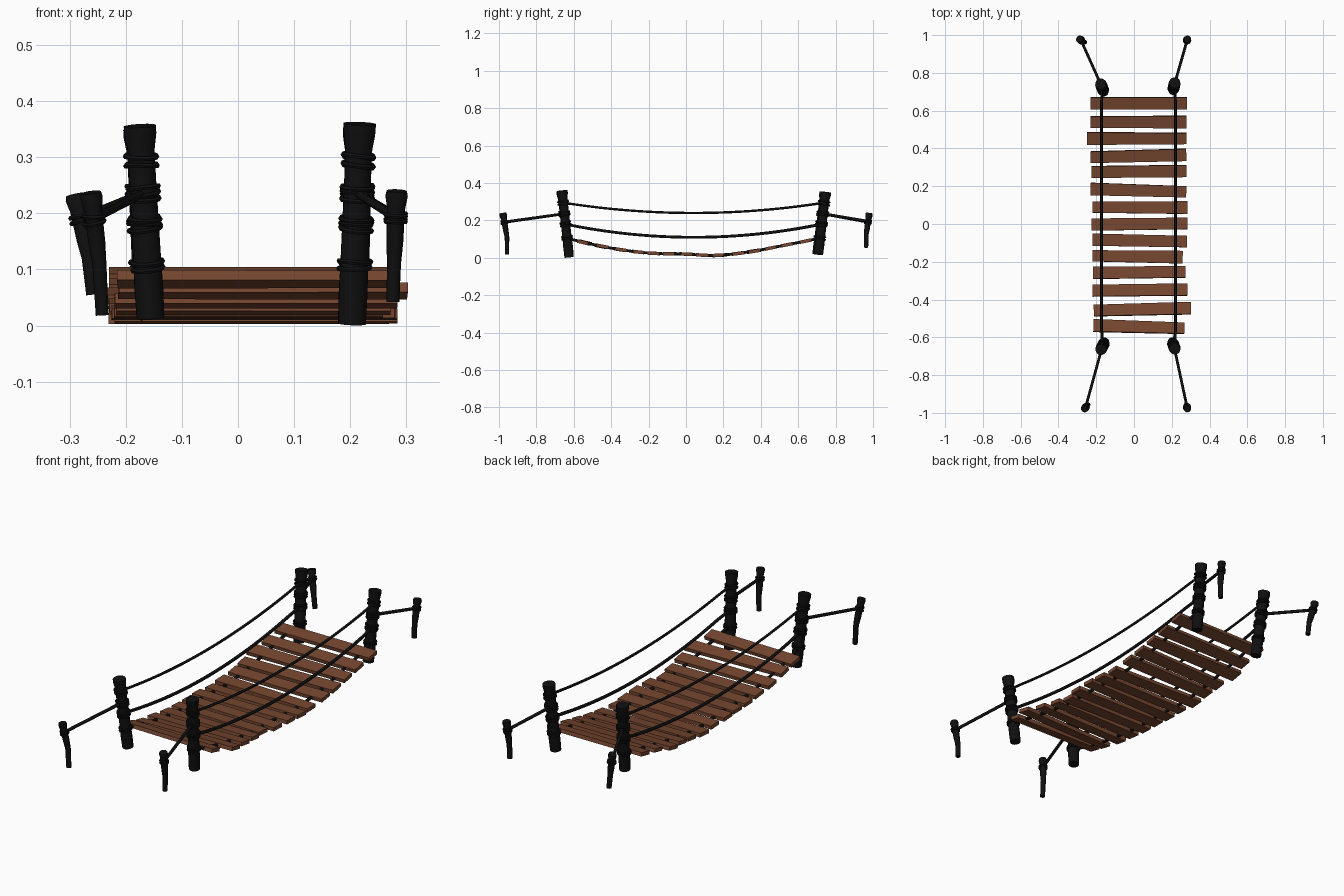
import bpy, bmesh, math, random
from mathutils import Vector, Matrix

if "Cube" in bpy.data.objects:
    bpy.data.objects.remove(bpy.data.objects["Cube"])

random.seed(4)

def material(name, rgb):
    m = bpy.data.materials.new(name)
    m.diffuse_color = (*rgb, 1)
    m.use_nodes = True
    m.node_tree.nodes["Principled BSDF"].inputs["Base Color"].default_value = m.diffuse_color
    return m

BLACK = material("black rope and post", (0.005, 0.005, 0.005))
BROWN = material("brown plank wood", (0.18, 0.062, 0.029))

def make_object(name, bm, mat, smooth=True):
    bmesh.ops.recalc_face_normals(bm, faces=bm.faces[:])
    me = bpy.data.meshes.new(name)
    bm.to_mesh(me)
    bm.free()
    me.materials.append(mat)
    ob = bpy.data.objects.new(name, me)
    bpy.context.collection.objects.link(ob)
    if smooth:
        bpy.ops.object.select_all(action='DESELECT')
        ob.select_set(True)
        bpy.context.view_layer.objects.active = ob
        bpy.ops.object.shade_smooth_by_angle(angle=math.radians(40))
    return ob

def add_tube(bm, pts, radii, sides=12, closed=False):
    """Loft circles of the given radii along a path."""
    pts = [Vector(p) for p in pts]
    n = len(pts)
    rings = []
    for i, p in enumerate(pts):
        a, b = (pts[i - 1], pts[(i + 1) % n]) if closed else (pts[max(i - 1, 0)], pts[min(i + 1, n - 1)])
        t = (b - a).normalized()
        u = t.cross(Vector((0.83, 0.21, 0.1)) if abs(t.x) < 0.7 and not closed else Vector((0, 0, 1))).normalized()
        v = t.cross(u)
        r = radii[i] if isinstance(radii, (list, tuple)) else radii
        rings.append([bm.verts.new(p + r * (math.cos(k * math.tau / sides) * u + math.sin(k * math.tau / sides) * v))
                      for k in range(sides)])
    for i in range(n if closed else n - 1):
        A, B = rings[i], rings[(i + 1) % n]
        for k in range(sides):
            bm.faces.new((A[k], A[(k + 1) % sides], B[(k + 1) % sides], B[k]))
    if not closed:
        bm.faces.new(rings[0])
        bm.faces.new(rings[-1])

def add_coil(bm, centre, axis, radius, thick):
    """One slightly crooked turn of rope around a post."""
    axis = (axis + Vector((random.uniform(-.12, .12), random.uniform(-.12, .12), 0))).normalized()
    u = axis.cross(Vector((0, 1, 0))).normalized()
    v = axis.cross(u)
    loop = [centre + radius * (math.cos(k * math.tau / 20) * u + math.sin(k * math.tau / 20) * v) for k in range(20)]
    add_tube(bm, loop, thick, 6, closed=True)

# Posts: base and top centre, wrapped with rope coils
POSTS = {
    "front_left": ((-.156, -.625, .014), (-.175, -.665, .356)),
    "front_right": ((.203, -.625, .003), (.217, -.662, .360)),
    "back_left": ((-.160, .700, .018), (-.176, .742, .350)),
    "back_right": ((.207, .708, .018), (.216, .748, .352)),
}
# Stakes: base, kink and top
STAKES = {
    "front_left": ((-.242, -.957, .018), (-.247, -.957, .11), (-.262, -.979, .237)),
    "front_right": ((.276, -.957, .042), (.278, -.957, .11), (.283, -.979, .240)),
    "back_left": ((-.259, .963, .055), (-.266, .963, .12), (-.289, .979, .233)),
    "back_right": ((.276, .963, .055), (.278, .963, .12), (.283, .979, .240)),
}

def post_at(key, z):
    a, b = (Vector(p) for p in POSTS[key])
    return a.lerp(b, (z - a.z) / (b.z - a.z))

for key, (base, top) in POSTS.items():
    a, b = Vector(base), Vector(top)
    axis = (b - a).normalized()
    bm = bmesh.new()
    fracs = [0, .15, .3, .5, .7, .87, .96, 1]
    rad = [.025, .026, .025, .0245, .024, .024, .029, .029]
    add_tube(bm, [a.lerp(b, f) for f in fracs], rad, 16)
    make_object(key + "_post", bm, BLACK)
    bm = bmesh.new()
    for z in (.102, .113, .172, .181, .190, .226, .236, .246, .286, .302):
        add_coil(bm, post_at(key, z), axis, .027, .0048)
    make_object(key + "_post_wrapping", bm, BLACK)

for key, (base, kink, top) in STAKES.items():
    b, k, t = Vector(base), Vector(kink), Vector(top)
    bm = bmesh.new()
    add_tube(bm, [b, k, k.lerp(t, .3), k.lerp(t, .75), k.lerp(t, .93), t],
             [.0115, .0125, .015, .016, .020, .018], 14)
    make_object(key + "_stake", bm, BLACK)
    bm = bmesh.new()
    for f in (.58, .66):
        add_coil(bm, k.lerp(t, f), (t - k).normalized(), .0175, .0045)
    make_object(key + "_stake_wrapping", bm, BLACK)
    # Guy rope from stake to post
    bm = bmesh.new()
    add_tube(bm, [k.lerp(t, .63), post_at(key, .236)], .0075, 10)
    make_object(key + "_guy_rope", bm, BLACK)

# Deck height along y, smoothly interpolated between a few readings
DECK = [(-.75, .14), (-.6, .096), (-.4, .052), (-.2, .026), (0, .020), (.16, .013),
        (.35, .034), (.55, .072), (.7, .102), (.85, .135)]

def deck_z(y):
    i = max(1, min(len(DECK) - 3, sum(1 for p in DECK if p[0] <= y) - 1))
    (y0, z0), (y1, z1), (y2, z2), (y3, z3) = DECK[i - 1:i + 3]
    h = y2 - y1
    t = (y - y1) / h
    m1, m2 = (z2 - z0) / (y2 - y0) * h, (z3 - z1) / (y3 - y1) * h
    return ((2*t**3 - 3*t*t + 1) * z1 + (t**3 - 2*t*t + t) * m1
            + (3*t*t - 2*t**3) * z2 + (t**3 - t*t) * m2)

# Sagging ropes on each side: hand rope, middle rope and deck rope
for side, x in (("left", -.172), ("right", .22)):
    for name, zend, sag, r in (("hand_rope", .295, .055, .0062), ("middle_rope", .180, .070, .0075),
                               ("deck_rope", .1, None, .0075)):
        p, q = post_at("front_" + side, zend), post_at("back_" + side, zend)
        pts = []
        for i in range(33):
            s = i / 32
            c = p.lerp(q, s)
            bow = 4 * s * (1 - s)
            c.x += (x - c.x) * min(1, bow * 3 + .3)
            c.z = deck_z(c.y) if sag is None else zend - sag * bow
            pts.append(c)
        bm = bmesh.new()
        add_tube(bm, pts, r, 10)
        make_object(side + "_" + name, bm, BLACK)

# Planks: y centre, left x, right x, yaw
PLANKS = [(.640, -.23, .28, 0), (.540, -.23, .277, .0), (.453, -.25, .277, 0), (.360, -.23, .277, .025),
          (.278, -.225, .277, .01), (.178, -.23, .277, -.03), (.088, -.22, .284, -.005),
          (0, -.225, .284, .012), (-.088, -.22, .28, -.02), (-.172, -.22, .258, -.015),
          (-.256, -.217, .272, .008), (-.350, -.22, .284, .012), (-.452, -.213, .302, .025),
          (-.545, -.215, .267, -.03)]
for i, (y, x0, x1, yaw) in enumerate(PLANKS):
    slope = math.atan2(deck_z(y + .03) - deck_z(y - .03), .06)
    bm = bmesh.new()
    bmesh.ops.create_cube(bm, size=1)
    for v in bm.verts:   # slightly uneven plank ends
        w = .063 + .004 * math.sin(i * 2.3) * (1 if v.co.x > 0 else -1)
        v.co = Vector((v.co.x * (x1 - x0), v.co.y * w, v.co.z * .018))
    bm.transform(Matrix.Translation(((x0 + x1) / 2, y, deck_z(y))) @ Matrix.Rotation(yaw, 4, 'Z')
                 @ Matrix.Rotation(slope, 4, 'X'))
    make_object("plank_%02d" % (i + 1), bm, BROWN, smooth=False)
